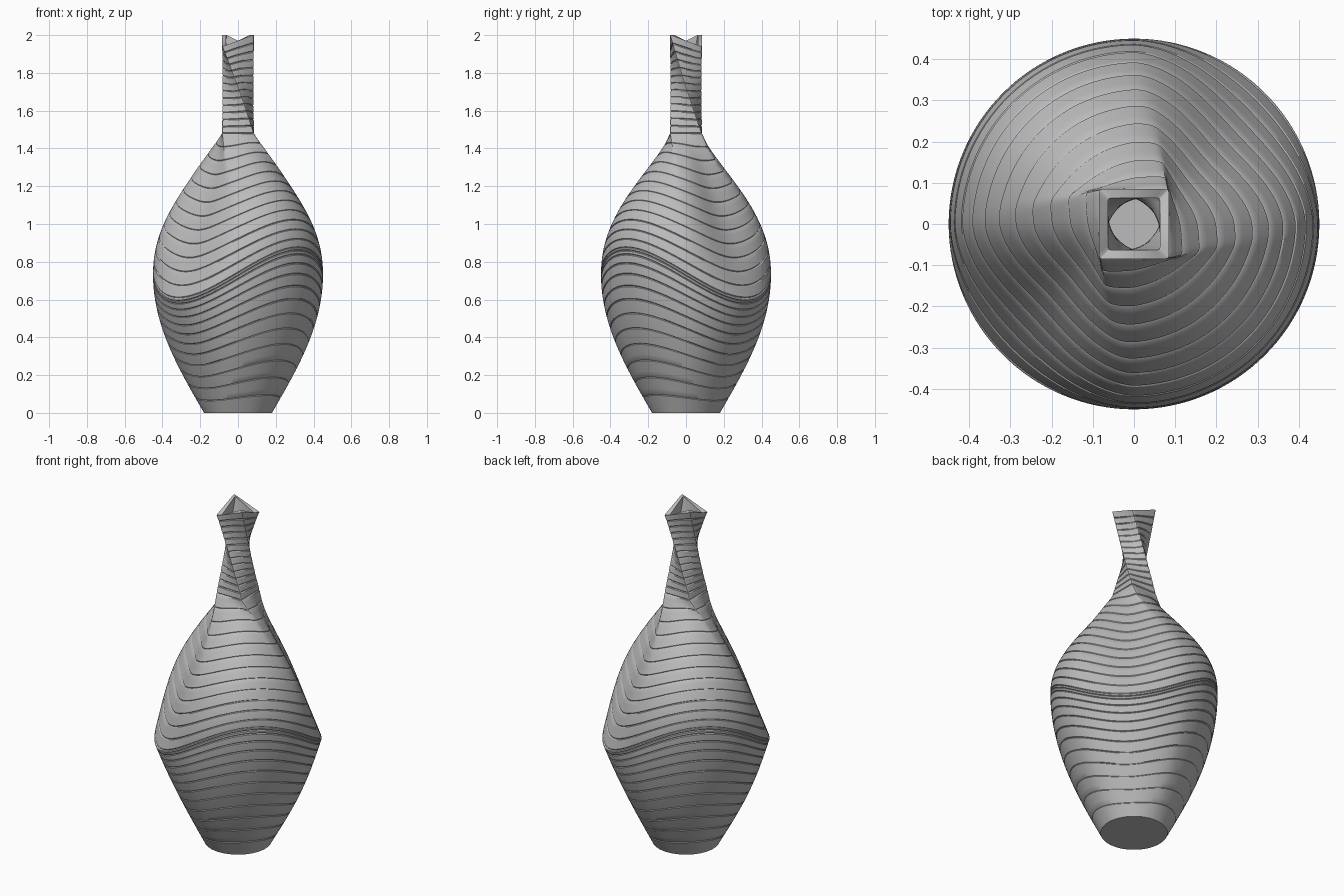
import bpy, bmesh, math

cube = bpy.data.objects.get("Cube")
if cube:
    bpy.data.objects.remove(cube)

SIDES = 128
RIDGE, NECK, RIM = 0.735, 1.48, 1.97      # heights of the key sections
BASE_R, BELLY_R, HALF = 0.18, 0.45, 0.085
RIDGE_WAVE, RIM_WAVE = 0.135, 0.0318
STRAIGHTEN = 0.8                          # how far the low corners lose their bulge
WALL, THIN_WALL = 0.022, 0.009
GROOVE, DEPTH = 0.004, 0.004              # seam between bands


def circle(a, r):
    return r * math.cos(a), r * math.sin(a)


def square(a):
    """Square with slightly rounded corners."""
    p = 24
    c, s = abs(math.cos(a)), abs(math.sin(a))
    return circle(a, HALF * (c ** p + s ** p) ** (-1 / p))


def mix(p, q, t):
    return p[0] + (q[0] - p[0]) * t, p[1] + (q[1] - p[1]) * t


def saddle(x, y):
    return math.sin(2 * math.atan2(y, x))


def flatten(round_value, straight_value, bend):
    """Trade the round profile for a straight one towards the low corners."""
    m = STRAIGHTEN * max(0, bend) ** 1.5
    return round_value + (straight_value - round_value) * m


def lower_point(a, u):
    t = u / RIDGE
    x, y = circle(a + math.pi * 0.75, 1)
    bend = saddle(x, y)
    r = BASE_R + (BELLY_R - BASE_R) * flatten(math.sin(math.pi * t / 2), t, bend)
    return x * r, y * r, u - RIDGE_WAVE * t * bend, r


def shoulder_point(a, u):
    t = (u - RIDGE) / (NECK - RIDGE)
    top, belly = square(a + math.pi / 2), circle(a + math.pi * 0.75, BELLY_R)
    s = max(0, math.cos(math.pi * t / 2)) ** 1.15
    s = flatten(s, 1 - t, saddle(*mix(top, belly, s)))
    x, y = mix(top, belly, s)
    z = u - RIDGE_WAVE * (1 - t) * saddle(x, y)
    return x, y, z, HALF + (BELLY_R - HALF) * s


def neck_point(a, u):
    t = (u - NECK) / (RIM - NECK)
    x, y = mix(square(a + math.pi / 2), square(a), t)
    return x, y, u - RIM_WAVE * t * x * y / HALF ** 2, HALF


def section(u, grow):
    """One wavy ring of the vase; grow moves it out (or in, if negative)."""
    point = lower_point if u <= RIDGE else shoulder_point if u <= NECK else neck_point
    ring = []
    for i in range(SIDES):
        x, y, z, extent = point(2 * math.pi * i / SIDES, u)
        k = (extent + grow) / extent
        ring.append((x * k, y * k, z))
    return ring


# Heights of the stacked bands, closer together just under the ridge
levels = [RIDGE * (1 - (1 - i / 12) ** 1.35) for i in range(12)]
levels += [RIDGE - 0.008, RIDGE + 0.008]
levels += [RIDGE + (NECK - RIDGE) * i / 12 for i in range(1, 13)]
levels += [NECK + (RIM - NECK) * i / 13 for i in range(1, 14)]

bm = bmesh.new()


def add_ring(u, grow):
    return [bm.verts.new(co) for co in section(u, grow)]


# Outer wall: bands parted by fine grooves
rings = [add_ring(0, 0)]
for low, high in zip(levels, levels[1:]):
    start, end = low + GROOVE, high - GROOVE
    for j in range(4):
        rings.append(add_ring(start + (end - start) * j / 3, 0))
    if high < RIM:
        rings.append(add_ring(high, -DEPTH))
rings.append(add_ring(RIM, 0))

# Inner wall, from the thicker rim down to the floor
steps = 60
for j in range(steps + 1):
    thickness = WALL + (THIN_WALL - WALL) * min(1, j / 6)
    rings.append(add_ring(RIM + (0.04 - RIM) * j / steps, -thickness))

for a, b in zip(rings, rings[1:]):
    for i in range(SIDES):
        n = (i + 1) % SIDES
        bm.faces.new((a[i], a[n], b[n], b[i]))
bm.faces.new(rings[0][::-1])
bm.faces.new(rings[-1])
bmesh.ops.recalc_face_normals(bm, faces=bm.faces[:])

mesh = bpy.data.meshes.new("vase")
bm.to_mesh(mesh)
bm.free()
vase = bpy.data.objects.new("vase", mesh)
bpy.context.collection.objects.link(vase)

# Plain grey finish
grey = bpy.data.materials.new("grey")
grey.use_nodes = True
colour = (0.5, 0.5, 0.5, 1)
grey.diffuse_color = colour
grey.node_tree.nodes["Principled BSDF"].inputs["Base Color"].default_value = colour
mesh.materials.append(grey)

bpy.ops.object.select_all(action="DESELECT")
vase.select_set(True)
bpy.context.view_layer.objects.active = vase
bpy.ops.object.shade_smooth_by_angle(angle=math.radians(30))
